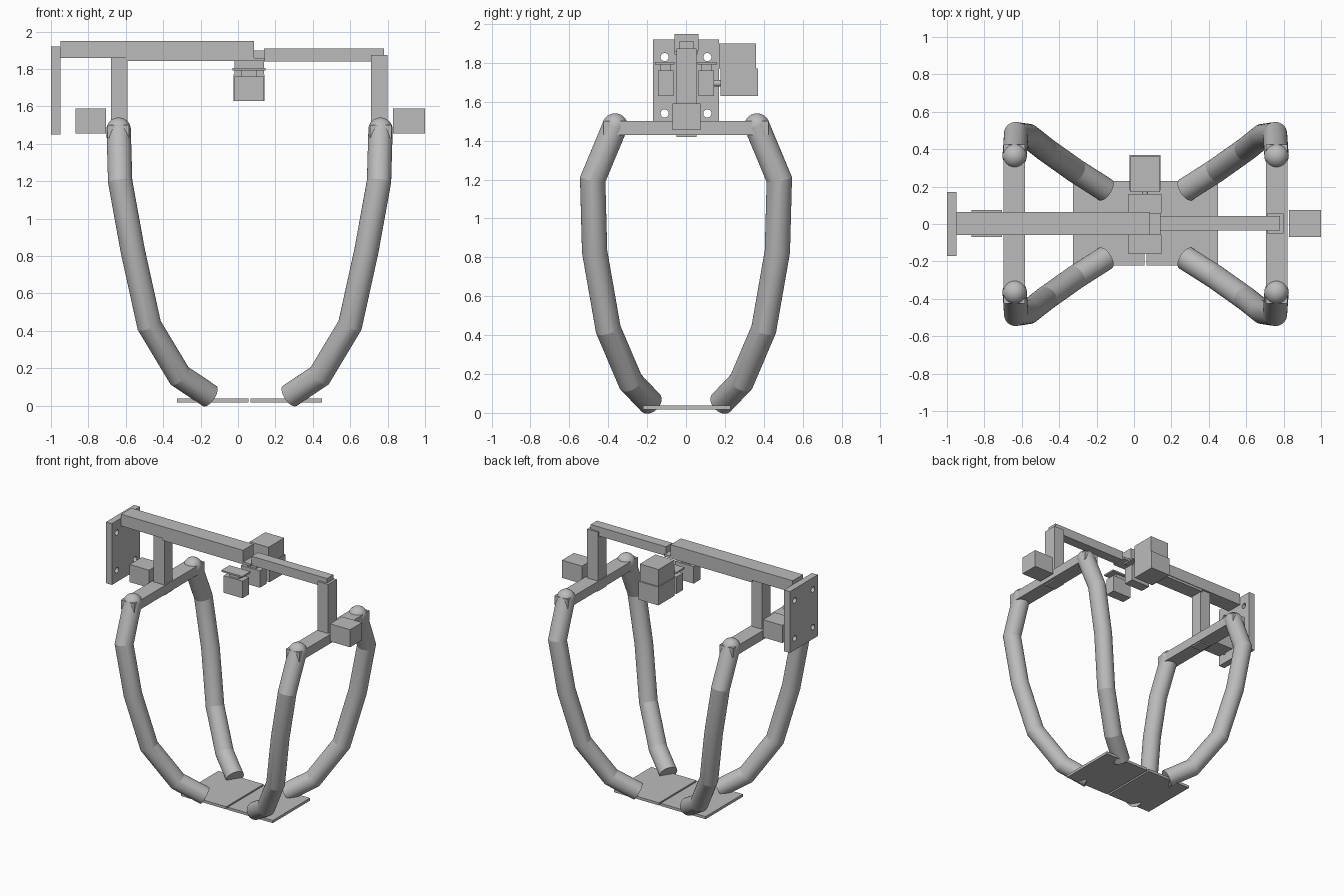
import bpy, bmesh, math
from mathutils import Vector

cube = bpy.data.objects.get("Cube")
if cube:
    bpy.data.objects.remove(cube, do_unlink=True)

GREY = (0.5, 0.5, 0.5, 1)
metal = bpy.data.materials.new("plain_grey")
metal.use_nodes = True
metal.diffuse_color = GREY
metal.node_tree.nodes["Principled BSDF"].inputs["Base Color"].default_value = GREY

MID_X = 0.062  # mirror plane between the two leg pairs


def finish(bm, name):
    bmesh.ops.recalc_face_normals(bm, faces=bm.faces)
    mesh = bpy.data.meshes.new(name)
    bm.to_mesh(mesh)
    bm.free()
    mesh.materials.append(metal)
    ob = bpy.data.objects.new(name, mesh)
    bpy.context.collection.objects.link(ob)
    return ob


def box(name, x, y, z):
    bm = bmesh.new()
    bmesh.ops.create_cube(bm, size=1)
    for v in bm.verts:
        v.co = [lo + (c + 0.5) * (hi - lo) for c, (lo, hi) in zip(v.co, (x, y, z))]
    return finish(bm, name)


def smooth(ob, degrees):
    bpy.ops.object.select_all(action='DESELECT')
    ob.select_set(True)
    bpy.context.view_layer.objects.active = ob
    bpy.ops.object.shade_smooth_by_angle(angle=math.radians(degrees))


def tube(name, path, radius, sides=48):
    """Sweep a circle along straight segments with mitred joints."""
    pts = [Vector(p) for p in path]
    dirs = [(b - a).normalized() for a, b in zip(pts, pts[1:])]
    side = dirs[0].orthogonal().normalized()
    up = dirs[0].cross(side)
    ring = [pts[0] + radius * (side * math.cos(t) + up * math.sin(t))
            for t in (2 * math.pi * i / sides for i in range(sides))]
    bm = bmesh.new()
    rings = [[bm.verts.new(c) for c in ring]]
    for i, d in enumerate(dirs):
        end = pts[i + 1]
        n = (d + dirs[i + 1]) if i + 1 < len(dirs) else d
        ring = [c + d * ((end - c).dot(n) / d.dot(n)) for c in ring]
        rings.append([bm.verts.new(c) for c in ring])
    for a, b in zip(rings, rings[1:]):
        for i in range(sides):
            j = (i + 1) % sides
            bm.faces.new((a[i], a[j], b[j], b[i]))
    bm.faces.new(rings[0])
    bm.faces.new(rings[-1])
    ob = finish(bm, name)
    smooth(ob, 10)
    return ob


def ball(name, centre, radius):
    bm = bmesh.new()
    bmesh.ops.create_uvsphere(bm, u_segments=40, v_segments=20, radius=radius)
    bmesh.ops.translate(bm, vec=centre, verts=bm.verts)
    smooth(finish(bm, name), 30)


# Mounting plate with four bolt holes
plate = box("mounting_plate", (-1, -0.95), (-0.17, 0.17), (1.45, 1.92))
for y in (-0.11, 0.11):
    for z in (1.54, 1.83):
        cutter = tube("hole_cutter", [(-1.1, y, z), (-0.85, y, z)], 0.021, 24)
        cutter.hide_render = True
        mod = plate.modifiers.new("hole", 'BOOLEAN')
        mod.object = cutter
        mod.operation = 'DIFFERENCE'
        mod.solver = 'EXACT'
        bpy.context.view_layer.objects.active = plate
        bpy.ops.object.modifier_apply(modifier=mod.name)
        bpy.data.objects.remove(cutter, do_unlink=True)

# Top beams
box("main_beam", (-0.95, 0.085), (-0.06, 0.065), (1.86, 1.95))
box("sliding_beam", (0.14, 0.78), (-0.035, 0.042), (1.84, 1.91))
box("beam_liner", (-0.6, 0.145), (-0.058, 0.06), (1.842, 1.86))

# Posts, cross bars and side blocks
box("right_post", (-0.68, -0.59), (-0.05, 0.05), (1.42, 1.86))
box("left_post", (0.71, 0.8), (-0.05, 0.055), (1.42, 1.875))
box("right_cross_bar", (-0.697, -0.582), (-0.425, 0.425), (1.43, 1.5))
box("left_cross_bar", (0.705, 0.82), (-0.425, 0.425), (1.43, 1.5))
box("right_block", (-0.87, -0.705), (-0.07, 0.075), (1.455, 1.59))
box("left_block", (0.83, 1), (-0.07, 0.075), (1.455, 1.59))

# Drive unit and clamps
box("drive_upper", (-0.02, 0.14), (0.17, 0.36), (1.77, 1.9))
box("drive_lower", (-0.025, 0.143), (0.178, 0.37), (1.63, 1.77))
for label, s in (("front", -1), ("back", 1)):
    box(label + "_clamp", (-0.02, 0.14), sorted((s * 0.065, s * 0.145)), (1.63, 1.76))
    box(label + "_clamp_stem", (0.02, 0.1), sorted((s * 0.08, s * 0.13)), (1.76, 1.795))
    box(label + "_clamp_plate", (-0.03, 0.148), sorted((s * 0.06, s * 0.16)), (1.793, 1.805))
tube("drive_shaft", [(0.06, 0.14, 1.695), (0.06, 0.18, 1.695)], 0.016, 24)

# Four bent legs with round caps, mirrored in x and y
LEG = [(0.70, 0.365, 1.475), (0.692, 0.48, 1.2), (0.625, 0.47, 0.83),
       (0.537, 0.4, 0.43), (0.375, 0.285, 0.16), (0.215, 0.183, 0.053)]
for xs, xname in ((-1, "right"), (1, "left")):
    for ys, yname in ((-1, "front"), (1, "back")):
        path = [(MID_X + xs * x, ys * y, z) for x, y, z in LEG]
        tube(f"{yname}_{xname}_leg", path, 0.065)
        ball(f"{yname}_{xname}_leg_cap", path[0], 0.0655)

# Foot plates
box("right_foot_plate", (-0.327, 0.055), (-0.222, 0.23), (0.018, 0.038))
box("left_foot_plate", (0.068, 0.45), (-0.222, 0.23), (0.018, 0.038))
